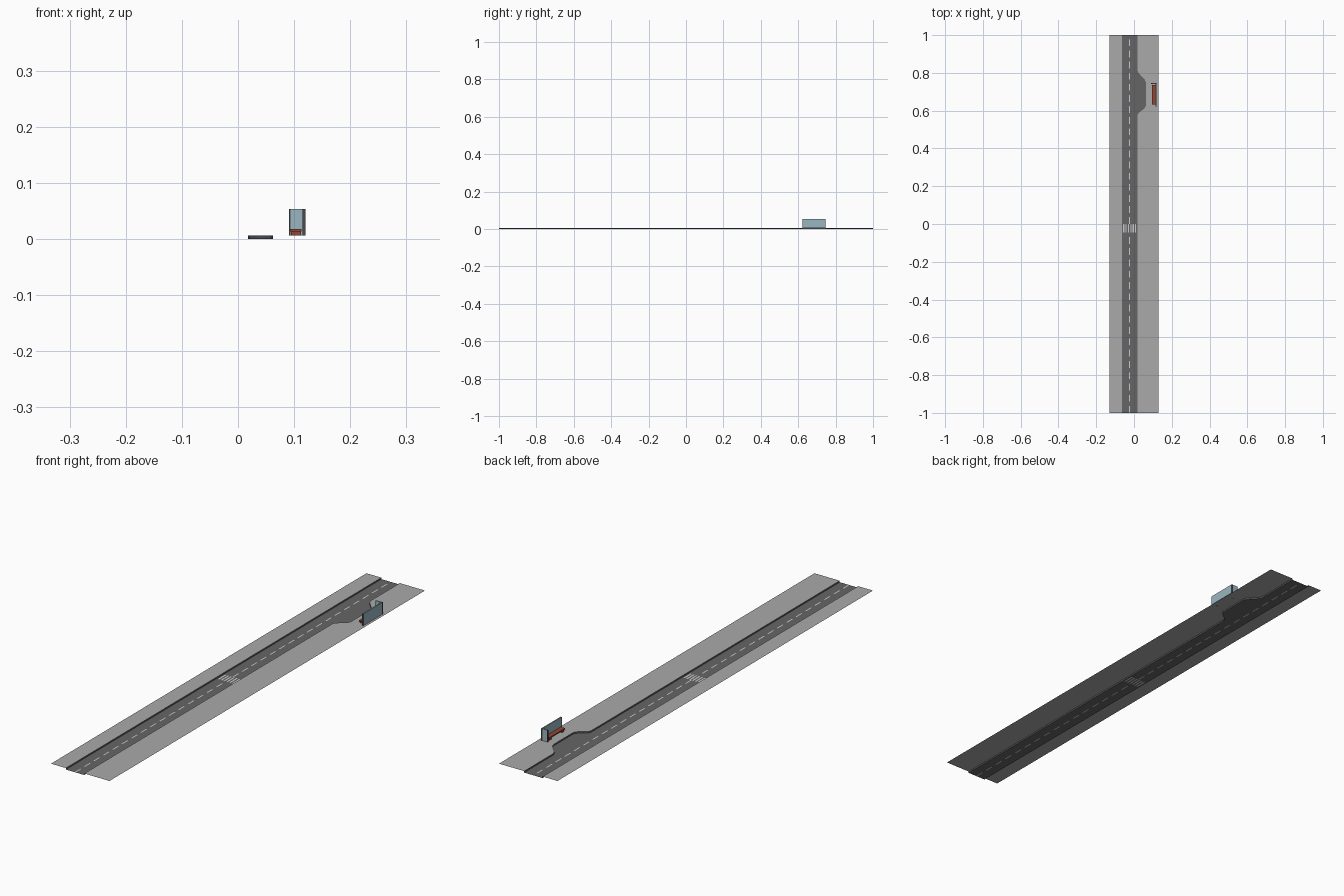
import bpy, bmesh

if "Cube" in bpy.data.objects:
    bpy.data.objects.remove(bpy.data.objects["Cube"])

HALF_W, L, R = 0.13, -0.064, 0.018      # street half width, road edges
KERB_Z = 0.006
MID = (L + R) / 2


def mat(name, r, g, b):
    m = bpy.data.materials.new(name)
    m.diffuse_color = (r, g, b, 1)
    m.use_nodes = True
    m.node_tree.nodes["Principled BSDF"].inputs["Base Color"].default_value = m.diffuse_color
    return m


ASPHALT = mat("asphalt", 0.13, 0.13, 0.13)
PAINT = mat("paint", 0.6, 0.6, 0.6)
PAVING = mat("paving", 0.4, 0.4, 0.4)
KERB = mat("kerb_stone", 0.12, 0.12, 0.12)
GLASS = mat("glass", 0.33, 0.47, 0.53)
FRAME = mat("dark_metal", 0.07, 0.07, 0.07)
RED = mat("red_seat", 0.3, 0.06, 0.035)


def finish(name, bm, material):
    bmesh.ops.remove_doubles(bm, verts=bm.verts, dist=1e-5)
    me = bpy.data.meshes.new(name)
    bm.to_mesh(me)
    bm.free()
    me.materials.append(material)
    ob = bpy.data.objects.new(name, me)
    bpy.context.collection.objects.link(ob)
    return ob


def quad(bm, x0, x1, y0, y1, z=0):
    bm.faces.new([bm.verts.new(p) for p in
                  ((x0, y0, z), (x1, y0, z), (x1, y1, z), (x0, y1, z))])


def ribbon(name, a, b, material):
    """Sheet between two point rows of equal length."""
    bm = bmesh.new()
    va, vb = [bm.verts.new(p) for p in a], [bm.verts.new(p) for p in b]
    for i in range(len(a) - 1):
        bm.faces.new((va[i], vb[i], vb[i + 1], va[i + 1]))
    return finish(name, bm, material)


def box(name, x, y, z, material):
    bm = bmesh.new()
    bmesh.ops.create_cube(bm, size=1)
    for v in bm.verts:
        v.co = [lo + (c + 0.5) * (hi - lo) for c, (lo, hi) in zip(v.co, (x, y, z))]
    return finish(name, bm, material)


# Right road edge, with the lay-by for the bus
def ease(y0, y1, x0, x1, n=5):
    return [(x0 + (x1 - x0) * t * t * (3 - 2 * t), y0 + (y1 - y0) * t)
            for t in (i / n for i in range(n + 1))]


bay = ease(0.575, 0.625, R, 0.0625) + ease(0.75, 0.815, 0.0625, R)
right_edge = [(R, -1)] + bay + [(R, 1)]
left_edge = [(L, -1), (L, 1)]

# Pavements and kerbs
for side, edge, outer in (("left", left_edge, -HALF_W), ("right", right_edge, HALF_W)):
    low = [(x, y, 0) for x, y in edge]
    top = [(x, y, KERB_Z) for x, y in edge]
    out = [(outer, y, KERB_Z) for x, y in edge]
    if side == "left":
        ribbon("left_pavement", out, top, PAVING)
        ribbon("left_kerb", top, low, KERB)
    else:
        ribbon("right_pavement", top, out, PAVING)
        ribbon("right_kerb", low, top, KERB)

# Road sheet, with the markings let into it
road, paint = bmesh.new(), bmesh.new()
LINE, DASH, CROSS = 0.0025, 0.036, (-0.045, 0.0)
for y0, y1 in ((-1, CROSS[0]), (CROSS[1], 1)):
    quad(road, L, MID - LINE, y0, y1)
    quad(road, MID + LINE, R, y0, y1)
    n = round((y1 - y0) / 0.06)
    step = (y1 - y0) / n
    for i in range(n):
        y = y0 + i * step
        quad(paint, MID - LINE, MID + LINE, y, y + DASH)
        quad(road, MID - LINE, MID + LINE, y + DASH, y + step)

# Zebra crossing
n = 13
w = (R - L) / n
for i in range(n):
    quad(paint if i % 2 else road, L + i * w, L + (i + 1) * w, *CROSS)
finish("road", road, ASPHALT)
finish("road_markings", paint, PAINT)
ribbon("bus_bay", [(R, y, 0) for x, y in bay[1:-1]],
       [(x, y, 0) for x, y in bay[1:-1]], ASPHALT)
for name, (a, b) in (("bay_start", bay[:2]), ("bay_end", bay[-2:])):
    tri = bmesh.new()
    tri.faces.new([tri.verts.new(p) for p in
                   ((R, a[1], 0), (max(a[0], b[0]), (a if a[0] > b[0] else b)[1], 0), (R, b[1], 0))])
    finish(name, tri, ASPHALT)

# Bus shelter: back and end panes with corner posts
X0, X1, Y0, Y1, T = 0.091, 0.12, 0.623, 0.747, 0.005
Z = (KERB_Z, 0.0535)
box("shelter_back_pane", (X1 - T, X1), (Y0 + T / 2, Y1 - T), Z, GLASS)
box("shelter_end_pane", (X0 + T / 2, X1 - T), (Y1 - T, Y1), Z, GLASS)
box("shelter_front_post", (X1 - T, X1), (Y0, Y0 + T / 2), Z, FRAME)
box("shelter_corner_post", (X1 - T, X1), (Y1 - T, Y1), Z, FRAME)
box("shelter_end_post", (X0, X0 + T / 2), (Y1 - T, Y1), Z, FRAME)

# Bench
box("bench_seat", (0.094, 0.113), (0.632, 0.737), (0.0135, 0.0175), RED)
for i, y in enumerate((0.638, 0.719)):
    box(f"bench_leg_{i + 1}", (0.0945, 0.1125), (y, y + 0.012), (KERB_Z, 0.0135), RED)
